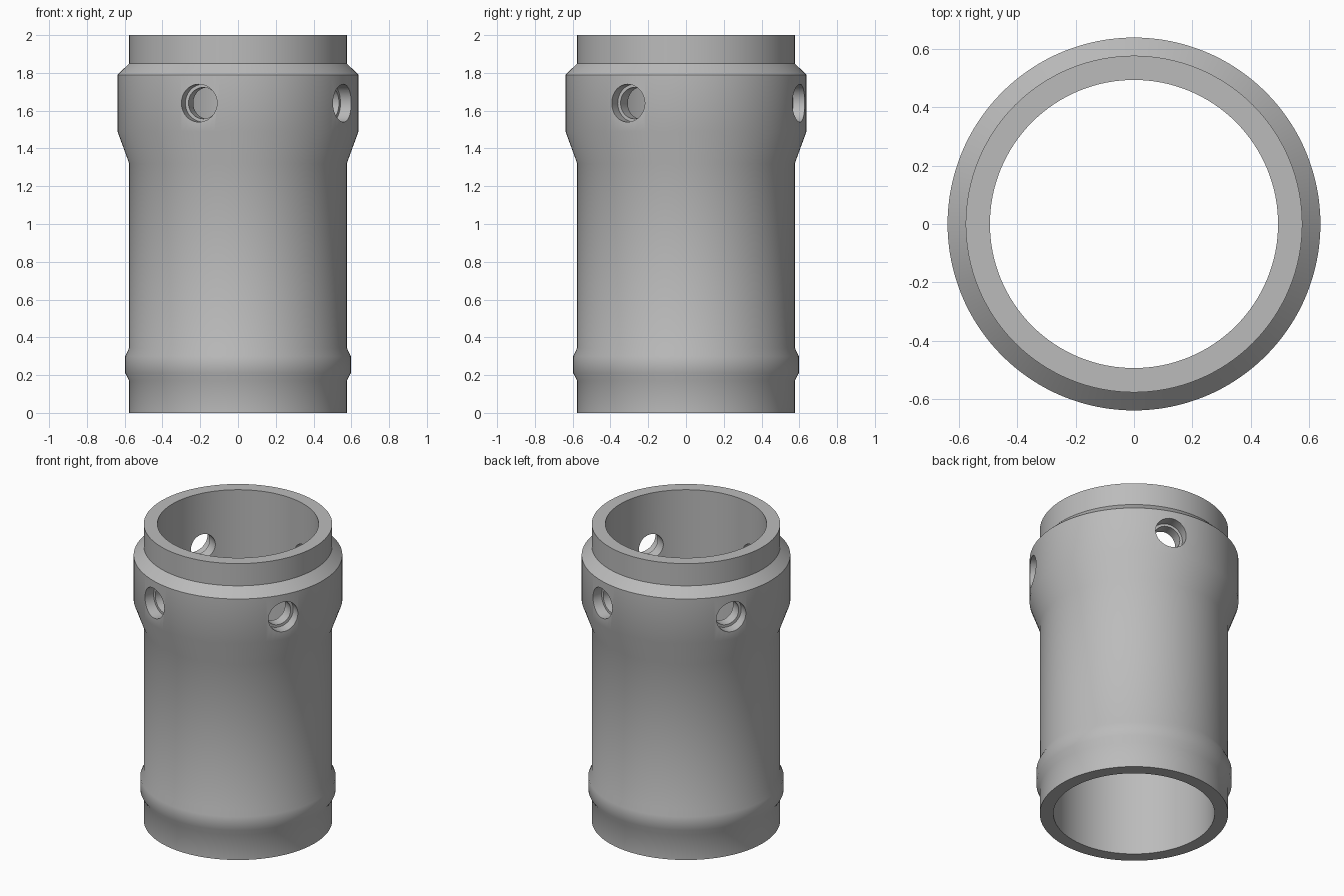
import bpy, bmesh
from math import radians, pi
from mathutils import Matrix, Vector

cube = bpy.data.objects.get("Cube")
if cube:
    bpy.data.objects.remove(cube, do_unlink=True)

# Single grey material
grey = bpy.data.materials.new("plain grey")
grey.use_nodes = True
colour = (0.5, 0.5, 0.5, 1)
grey.diffuse_color = colour
grey.node_tree.nodes["Principled BSDF"].inputs["Base Color"].default_value = colour


def lathe(name, profile, steps, closed):
    """Spin a (radius, height) profile about z."""
    bm = bmesh.new()
    verts = [bm.verts.new((r, 0, z)) for r, z in profile]
    pairs = list(zip(verts, verts[1:]))
    if closed:
        pairs.append((verts[-1], verts[0]))
    edges = [bm.edges.new(p) for p in pairs]
    bmesh.ops.spin(bm, geom=verts + edges, cent=(0, 0, 0), axis=(0, 0, 1),
                   angle=2 * pi, steps=steps)
    bmesh.ops.remove_doubles(bm, verts=bm.verts, dist=1e-5)
    bmesh.ops.recalc_face_normals(bm, faces=bm.faces)
    mesh = bpy.data.meshes.new(name)
    bm.to_mesh(mesh)
    bm.free()
    mesh.materials.append(grey)
    obj = bpy.data.objects.new(name, mesh)
    bpy.context.collection.objects.link(obj)
    return obj


# Tubular body: low bead, flared collar, chamfer and top neck
BORE, WALL, BEAD, COLLAR = 0.493, 0.576, 0.597, 0.638
body = lathe("sleeve_body", [
    (BORE, 0), (WALL, 0), (WALL, 0.17), (BEAD, 0.21), (BEAD, 0.30),
    (WALL, 0.345), (WALL, 1.32), (COLLAR, 1.49), (COLLAR, 1.79),
    (WALL, 1.85), (WALL, 2), (BORE, 2)], 128, True)

# Stepped radial holes: wide outer recess, narrower through bore
hole = [(0, 0.4), (0.083, 0.4), (0.083, 0.565), (0.1, 0.565), (0.1, 0.75), (0, 0.75)]
bpy.context.view_layer.objects.active = body
body.select_set(True)
for angle in (-29, 71, 151, 251):
    cutter = lathe("hole_cutter", hole, 48, False)
    cutter.hide_render = True
    cutter.matrix_world = (Matrix.Translation(Vector((0, 0, 1.64)))
                           @ Matrix.Rotation(radians(angle), 4, 'Z')
                           @ Matrix.Rotation(pi / 2, 4, 'Y'))
    mod = body.modifiers.new("hole", 'BOOLEAN')
    mod.operation = 'DIFFERENCE'
    mod.solver = 'EXACT'
    mod.object = cutter
    bpy.ops.object.modifier_apply(modifier=mod.name)
    bpy.data.objects.remove(cutter, do_unlink=True)

bpy.ops.object.shade_smooth_by_angle(angle=radians(30))
